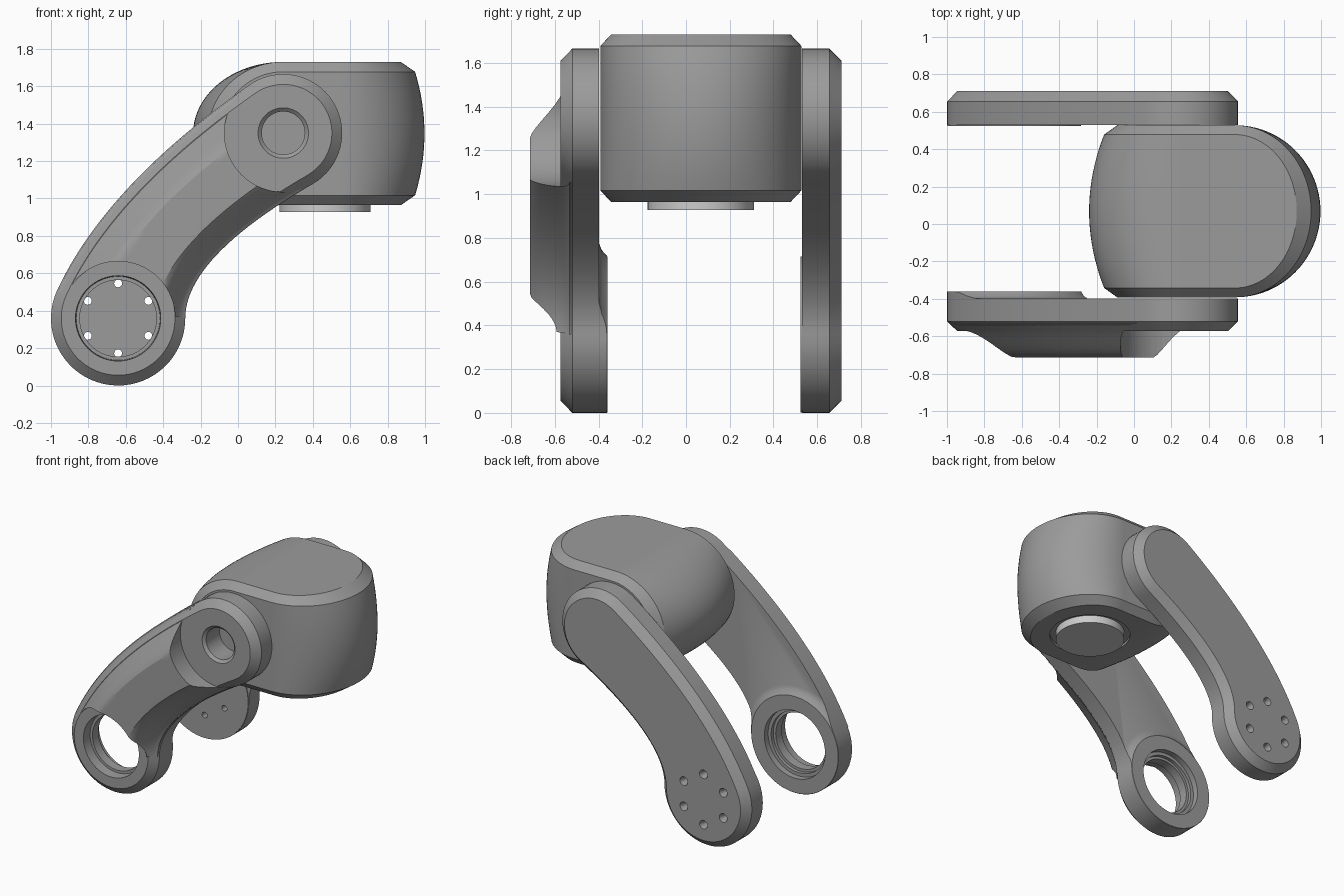
import bpy, bmesh
from math import sin, cos, pi, radians
from mathutils import Vector

if "Cube" in bpy.data.objects:
    bpy.data.objects.remove(bpy.data.objects["Cube"])

HINGE, PIVOT = Vector((0.242, 1.35)), Vector((-0.641, 0.359))
R_TOP, R_LOW = 0.315, 0.359
CY, CZ = 0.068, 1.347


def loft(name, rings):
    bm = bmesh.new()
    vs = [[bm.verts.new(p) for p in r] for r in rings]
    n = len(rings[0])
    for a, b in zip(vs, vs[1:]):
        for i in range(n):
            j = (i + 1) % n
            bm.faces.new((a[i], a[j], b[j], b[i]))
    bm.faces.new(vs[0])
    bm.faces.new(vs[-1])
    bmesh.ops.remove_doubles(bm, verts=bm.verts, dist=1e-5)
    bmesh.ops.recalc_face_normals(bm, faces=bm.faces)
    me = bpy.data.meshes.new(name)
    bm.to_mesh(me)
    bm.free()
    ob = bpy.data.objects.new(name, me)
    bpy.context.collection.objects.link(ob)
    return ob


def turned(name, c, profile, n=64):
    """Solid of circles about a y axis through c: profile of (y, radius)."""
    return loft(name, [[(c[0] + r * cos(2 * pi * i / n), y, c[1] + r * sin(2 * pi * i / n))
                        for i in range(n)] for y, r in profile])


def boolean(ob, tool, op='DIFFERENCE'):
    m = ob.modifiers.new("bool", 'BOOLEAN')
    m.operation, m.object, m.solver = op, tool, 'EXACT'
    bpy.context.view_layer.objects.active = ob
    bpy.ops.object.modifier_apply(modifier=m.name)
    bpy.data.objects.remove(tool)


def polar(c, r, deg):
    return c + r * Vector((cos(radians(deg)), sin(radians(deg))))


def side_curve(p, a, q, b, n):
    """Quadratic curve between two circle points, tangent to both circles."""
    u, v = (Vector((-sin(radians(k)), cos(radians(k)))) for k in (a, b))
    d = q - p
    c = p + u * (d.x * v.y - d.y * v.x) / (u.x * v.y - u.y * v.x)
    return [p * (1 - t) ** 2 + c * 2 * t * (1 - t) + q * t * t
            for t in (i / n for i in range(n + 1))]


def sides(inset, n=24):
    rt, rl = R_TOP - inset, R_LOW - inset
    outer = side_curve(polar(HINGE, rt, 125), 125, polar(PIVOT, rl, 155), 155, n)
    inner = side_curve(polar(PIVOT, rl, 0), 0, polar(HINGE, rt, -60), -60, n)
    return outer, inner


def outline(inset):
    outer, inner = sides(inset)
    top = [polar(HINGE, R_TOP - inset, -60 + 185 * i / 32) for i in range(32)]
    low = [polar(PIVOT, R_LOW - inset, 155 + 205 * i / 36) for i in range(1, 36)]
    return top + outer + low + inner[:-1]


def plate(name, levels):
    return loft(name, [[(p.x, y, p.y) for p in outline(d)] for y, d in levels])


# Arms: curved plates with a bevelled outer edge
front_arm = plate("front_arm", [(-0.397, 0), (-0.52, 0), (-0.573, 0.055)])
back_arm = plate("back_arm", [(0.53, 0), (0.655, 0), (0.71, 0.055)])

# Raised pivot bosses on the inner faces
boss = turned("front_pivot_boss", PIVOT, [(-0.42, 0.43), (-0.397, 0.415), (-0.385, 0.385), (-0.36, 0.357)])
boolean(boss, plate("clip", [(-0.5, 0), (-0.3, 0)]), 'INTERSECT')
boolean(front_arm, boss, 'UNION')
boolean(back_arm, turned("pad", PIVOT, [(0.6, 0.357), (0.524, 0.357)]), 'UNION')

# Stepped bearing hole and hinge hole in the front arm
for prof in ([(-0.8, 0.205), (-0.2, 0.205)],
             [(-0.60, 0.243), (-0.573, 0.228), (-0.50, 0.224)],
             [(-0.43, 0.225), (-0.405, 0.225), (-0.405, 0.25), (-0.3, 0.25)]):
    boolean(front_arm, turned("cut", PIVOT, prof))
boolean(front_arm, turned("cut", HINGE, [(-0.6, 0.145), (-0.573, 0.135), (-0.555, 0.115), (-0.3, 0.115)]))

# Six countersunk screw holes in the back arm
for k in range(6):
    c = polar(PIVOT, 0.187, 30 + 60 * k)
    boolean(back_arm, turned("cut", c, [(0.4, 0.021), (0.675, 0.021), (0.715, 0.034), (0.8, 0.034)], 20))


# Crowned cover on the front arm, scooped out around both circles
def shoulder(t):
    t = min(max(t, 0), 1)
    return 0.5 * t + 0.5 * t * t * (3 - 2 * t)


outer, inner = sides(0.006, 48)
rings = []
for a, b in zip(outer, reversed(inner)):
    w, ring = (b - a).length, []
    for i in range(41):
        u = (1 - cos(pi * i / 40)) / 2
        p = a.lerp(b, u)
        h = shoulder(u * w / 0.2) * shoulder((1 - u) * w / 0.14)
        ring.append((p.x, -0.533 - 0.181 * h, p.y))
    rings.append(ring + [(b.x, -0.51, b.y), (a.x, -0.51, a.y)])
cover = loft("arm_cover", rings)
boolean(cover, turned("cut", HINGE, [(-0.9, R_TOP), (-0.4, R_TOP)]))
boolean(cover, turned("cut", PIVOT, [(-0.9, 0.305), (-0.4, 0.305)]))

# Head, hinge end: barrel turned about the hinge axis
ys = [-0.41 + 0.82 * i / 20 for i in range(21)]
prof = [(-0.46, 0, 0), (-0.46, 0.33, 0.33)]
prof += [(y, 0.48 - 0.08 * (y / 0.41) ** 2, 0.383) for y in ys]
prof += [(0.46, 0.33, 0.33), (0.46, 0, 0)]
head_barrel = loft("head_barrel", [
    [(0.24 - rx * sin(pi * k / 40), CY + y, CZ + rz * cos(pi * k / 40)) for y, rx, rz in prof]
    for k in range(41)])

# Head, free end: rounded plan with a bulging wall and bevelled rims
levels = [(-0.383, 0.33, 0.41)]
levels += [(z, 0.457 - 0.05 * (z / 0.33) ** 2, 0.46) for z in (-0.33 + 0.66 * i / 16 for i in range(17))]
levels += [(0.383, 0.33, 0.41)]
head_nose = loft("head_nose", [
    [(0.24, CY + w, CZ + z)]
    + [(0.54 + a * sin(pi * k / 48), CY + w * cos(pi * k / 48), CZ + z) for k in range(49)]
    + [(0.24, CY - w, CZ + z)] for z, a, w in levels])


# Round spigot in a shallow recess under the head
def disc(name, r, z0, z1):
    bpy.ops.mesh.primitive_cylinder_add(vertices=64, radius=r, depth=z1 - z0,
                                        location=(0.465, CY, (z0 + z1) / 2))
    bpy.context.object.name = name
    return bpy.context.object


for part in (head_barrel, head_nose):
    boolean(part, disc("cut", 0.285, 0.9, 0.985))
spigot = disc("spigot", 0.243, 0.928, 1.03)

# Dark grey finish, smooth shading with sharp edges kept
dark = bpy.data.materials.new("dark_grey")
dark.diffuse_color = (0.33, 0.33, 0.33, 1)
dark.use_nodes = True
dark.node_tree.nodes["Principled BSDF"].inputs["Base Color"].default_value = dark.diffuse_color
for ob in bpy.context.scene.objects:
    if ob != spigot:
        ob.data.materials.clear()
        ob.data.materials.append(dark)
    bpy.ops.object.select_all(action='DESELECT')
    ob.select_set(True)
    bpy.context.view_layer.objects.active = ob
    bpy.ops.object.shade_smooth_by_angle(angle=radians(25))
